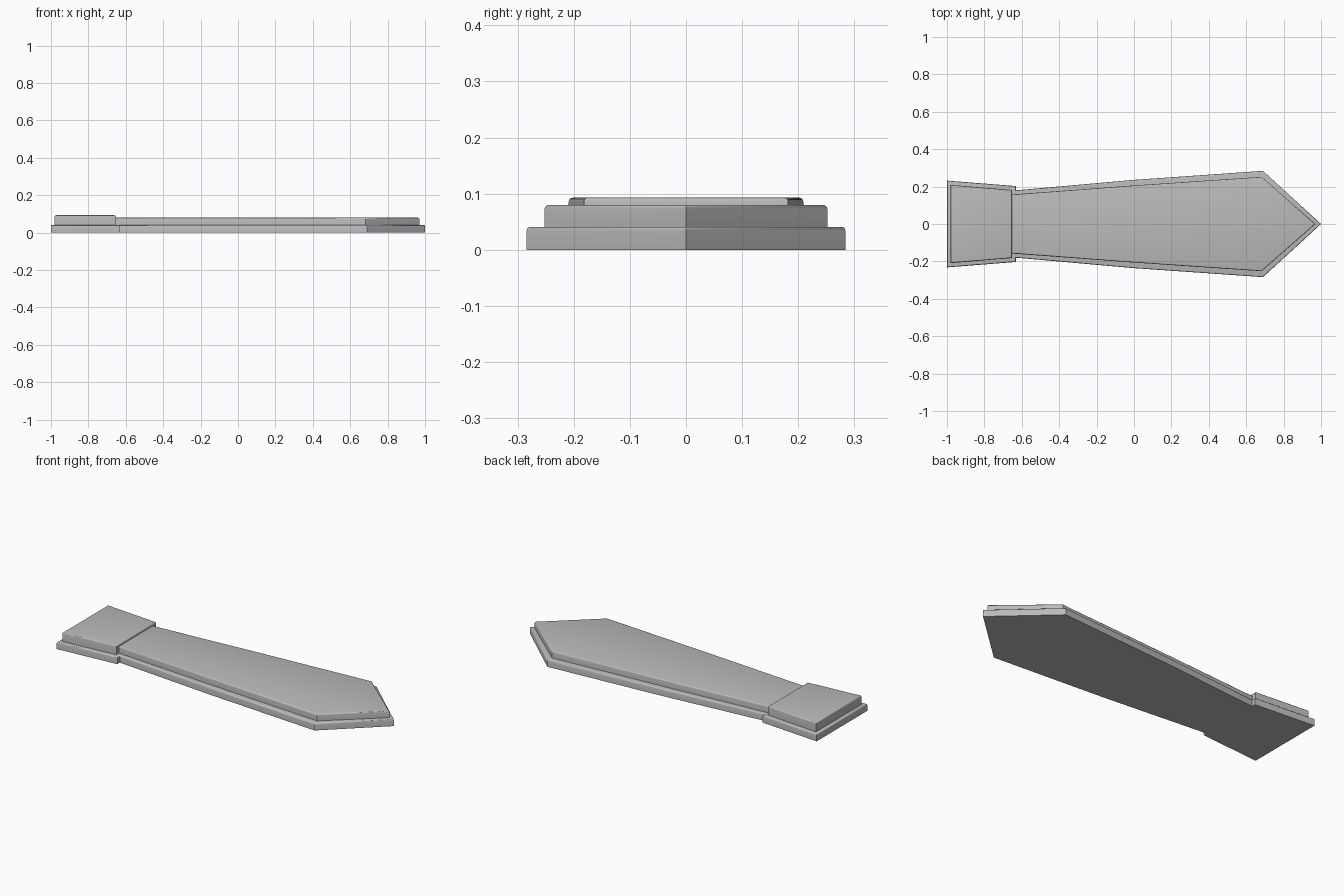
import bpy, bmesh

cube = bpy.data.objects.get("Cube")
if cube:
    bpy.data.objects.remove(cube, do_unlink=True)

grey = bpy.data.materials.new("plain grey")
colour = (0.5, 0.5, 0.5, 1)
grey.diffuse_color = colour
grey.use_nodes = True
grey.node_tree.nodes["Principled BSDF"].inputs["Base Color"].default_value = colour


def slab(name, half, z0, z1, bevel=0.007):
    """Extrude a half outline, mirrored across y, with a rounded top rim."""
    outline = half + [(x, -y) for x, y in reversed(half) if y > 0]
    bm = bmesh.new()
    bottom = bm.faces.new([bm.verts.new((x, y, z0)) for x, y in outline])
    top = bmesh.ops.extrude_face_region(bm, geom=[bottom], use_keep_orig=True)["geom"]
    bmesh.ops.translate(bm, vec=(0, 0, z1 - z0),
                        verts=[v for v in top if isinstance(v, bmesh.types.BMVert)])
    bmesh.ops.recalc_face_normals(bm, faces=bm.faces)
    rim = [e for e in bm.edges if all(v.co.z > z1 - 0.001 for v in e.verts)]
    bmesh.ops.bevel(bm, geom=rim, offset=bevel, segments=3, profile=0.5,
                    affect='EDGES', clamp_overlap=True)
    mesh = bpy.data.meshes.new(name)
    bm.to_mesh(mesh)
    bm.free()
    mesh.materials.append(grey)
    obj = bpy.data.objects.new(name, mesh)
    bpy.context.collection.objects.link(obj)
    bpy.ops.object.select_all(action='DESELECT')
    obj.select_set(True)
    bpy.context.view_layer.objects.active = obj
    bpy.ops.object.shade_smooth_by_angle(angle=0.6)


# Wide backing plate under the whole tie
slab("backing_plate", [(-1, 0.232), (-0.632, 0.203), (-0.632, 0.18),
                       (0, 0.236), (0.69, 0.284), (1, 0)], 0, 0.041)
# Raised tapering blade
slab("tie_blade", [(-0.66, 0.157), (0, 0.206), (0.682, 0.252), (0.97, 0)], 0.04, 0.08)
# Raised knot, slightly taller than the blade
slab("tie_knot", [(-0.98, 0.209), (-0.653, 0.182)], 0.04, 0.093)
